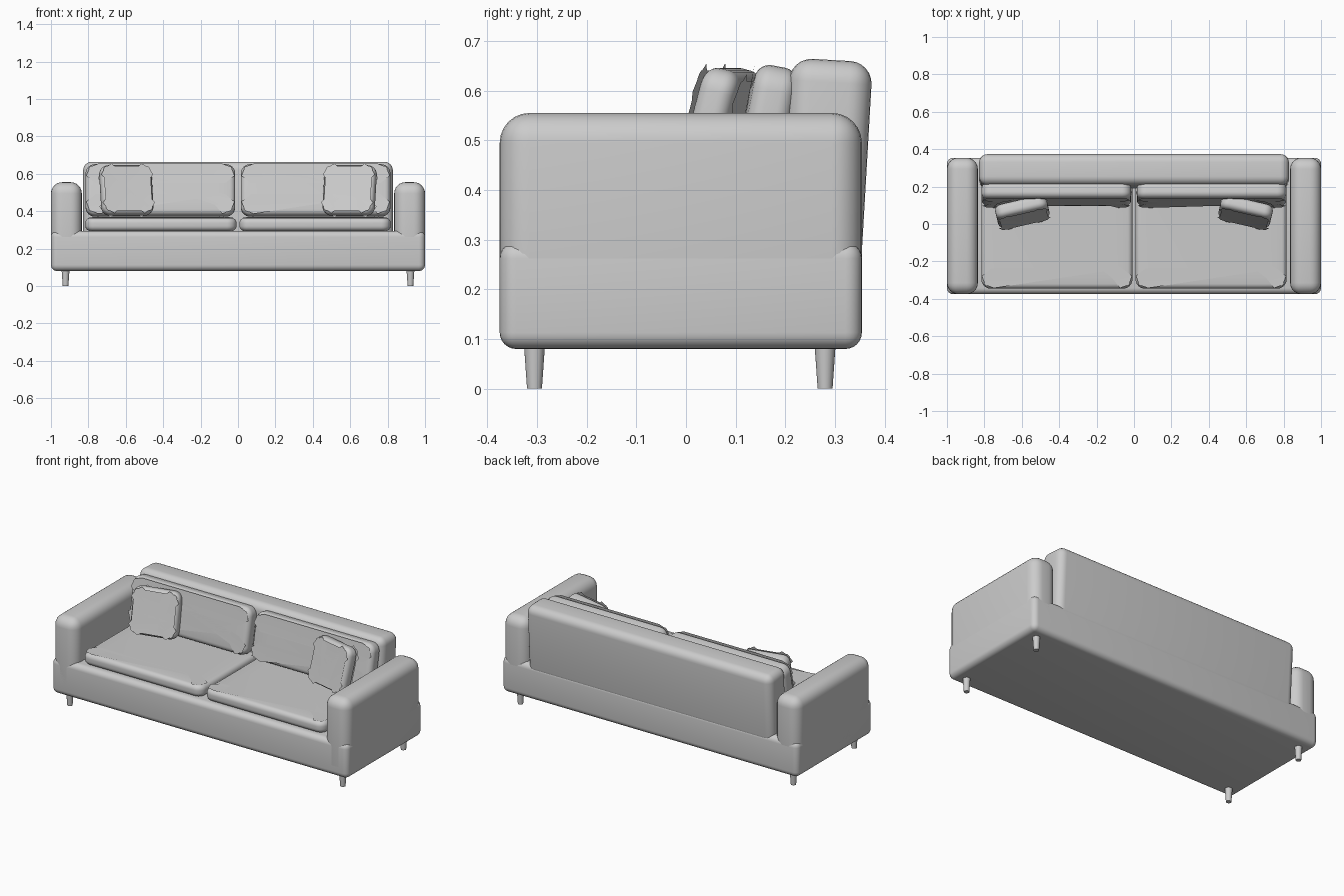
import bpy, bmesh, math
from mathutils import Matrix, Vector

if "Cube" in bpy.data.objects:
    bpy.data.objects.remove(bpy.data.objects["Cube"])


def finish(name, bm, loc, rot=(0, 0, 0)):
    bmesh.ops.recalc_face_normals(bm, faces=bm.faces)
    mesh = bpy.data.meshes.new(name)
    bm.to_mesh(mesh)
    bm.free()
    ob = bpy.data.objects.new(name, mesh)
    bpy.context.collection.objects.link(ob)
    ob.location = loc
    ob.rotation_euler = rot
    bpy.ops.object.select_all(action='DESELECT')
    ob.select_set(True)
    bpy.context.view_layer.objects.active = ob
    bpy.ops.object.shade_smooth_by_angle(angle=math.radians(35))
    return ob


def box(size):
    bm = bmesh.new()
    bmesh.ops.create_cube(bm, size=1, matrix=Matrix.Diagonal((*size, 1)))
    return bm


def bevel(bm, edges, r, seg=6):
    bmesh.ops.bevel(bm, geom=edges, offset=r, segments=seg, profile=0.5, affect='EDGES')


def rounded_box(name, lo, hi, r, rot=(0, 0, 0)):
    lo, hi = Vector(lo), Vector(hi)
    bm = box(hi - lo)
    bevel(bm, bm.edges[:], r)
    return finish(name, bm, (lo + hi) / 2, rot)


def cushion(name, size, loc, rot, corner, rim, puff):
    # thickness runs along local z; corners rounded first, then the rim, then puffed caps
    bm = box(size)
    bevel(bm, [e for e in bm.edges if abs(e.verts[0].co.z - e.verts[1].co.z) > 1e-4], corner)
    h = size[2] / 2
    bevel(bm, [e for e in bm.edges if all(abs(v.co.z - s * h) < 1e-5 for v in e.verts for s in
               [math.copysign(1, e.verts[0].co.z)])], rim)
    caps = [f for f in bm.faces if abs(f.normal.z) > 0.99 and len(f.verts) > 4]
    for depth, width in ((puff * 0.7, 0.03), (puff * 0.3, 0.05)):
        bmesh.ops.inset_individual(bm, faces=caps, thickness=width, depth=depth)
    return finish(name, bm, loc, rot)


# base and backrest
rounded_box("base", (-1, -0.375, 0.08), (1, 0.354, 0.295), 0.033)
rounded_box("backrest", (-0.828, 0.198, 0.24), (0.828, 0.364, 0.662), 0.045,
            (math.radians(-3.3), 0, 0))

for s, side in ((-1, "left"), (1, "right")):
    # arms
    x0, x1 = sorted((s * 0.835, s * 1.0))
    rounded_box(side + "_arm", (x0, -0.375, 0.085), (x1, 0.354, 0.555), 0.06)

    # seat cushions
    cushion(side + "_seat_cushion", (0.808, 0.575, 0.07), (s * 0.412, -0.058, 0.329),
            (0, 0, 0), 0.05, 0.027, 0.004)

    # back cushions, leaning on the backrest
    cushion(side + "_back_cushion", (0.80, 0.28, 0.087), (s * 0.415, 0.16, 0.511),
            (math.radians(90 - 11), 0, 0), 0.05, 0.03, 0.005)

    # throw pillows, leaning and turned inwards
    cushion(side + "_throw_pillow", (0.282, 0.272, 0.074), (s * 0.597, 0.066, 0.511),
            (math.radians(90 - 15), 0, math.radians(-13 * s)), 0.045, 0.028, 0.006)

    # tapered legs
    for y, end in ((-0.305, "front"), (0.28, "back")):
        bm = bmesh.new()
        bmesh.ops.create_cone(bm, cap_ends=True, segments=24, radius1=0.015,
                              radius2=0.022, depth=0.1)
        finish(f"{end}_{side}_leg", bm, (s * 0.922, y, 0.05))
